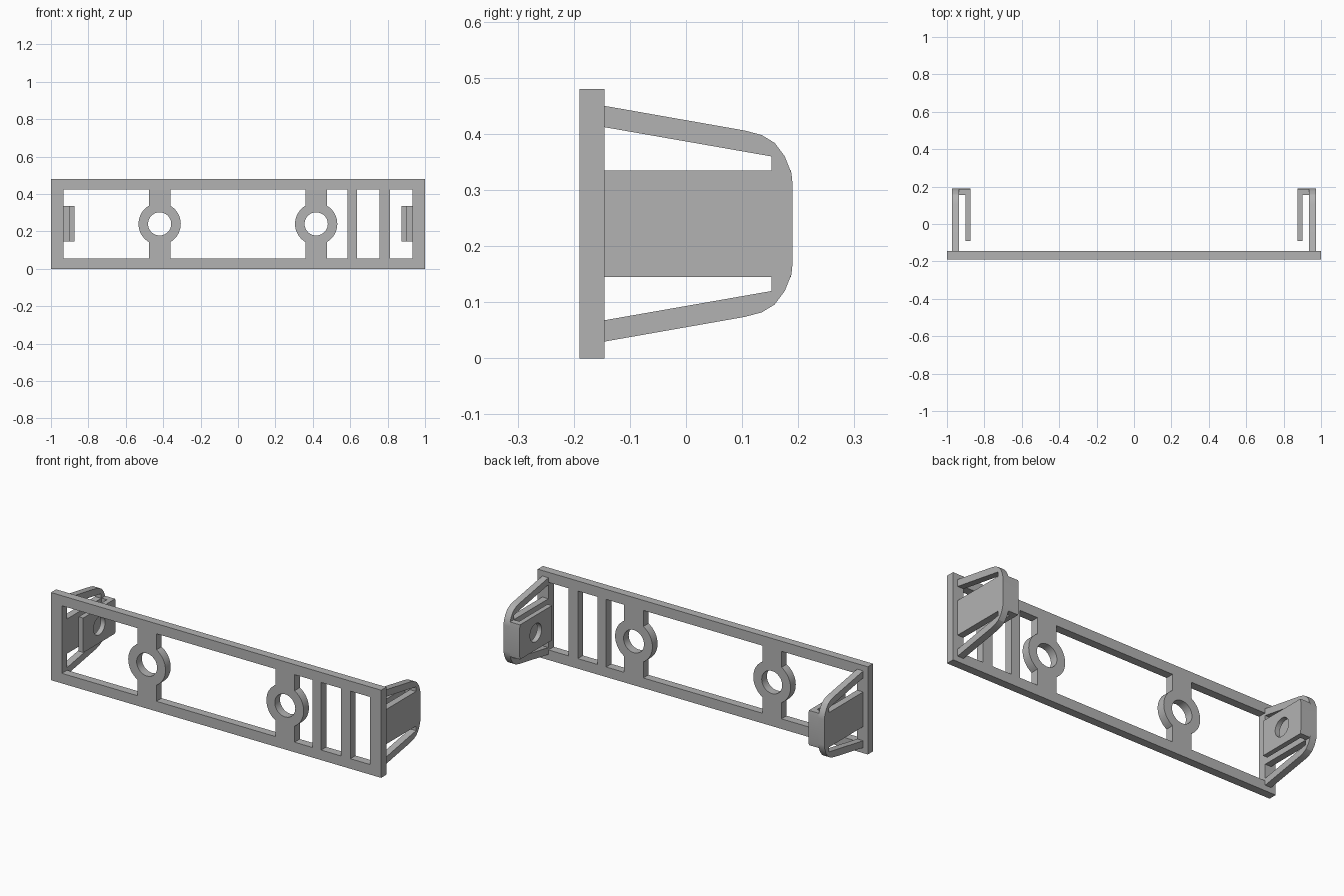
import bpy
from math import sin, cos, asin, pi, radians
from mathutils import Matrix

cube = bpy.data.objects.get("Cube")
if cube:
    bpy.data.objects.remove(cube)

grey = bpy.data.materials.new("plain_grey")
grey.use_nodes = True
grey.diffuse_color = (0.45, 0.45, 0.45, 1)
grey.node_tree.nodes["Principled BSDF"].inputs["Base Color"].default_value = (0.45, 0.45, 0.45, 1)

MID = 0.24                      # mid height of the whole part
FACE_XZ = Matrix(((1, 0, 0, 0), (0, 0, -1, 0), (0, 1, 0, 0), (0, 0, 0, 1)))
FACE_YZ = Matrix(((0, 0, 1, 0), (1, 0, 0, 0), (0, 1, 0, 0), (0, 0, 0, 1)))


def rect(u0, u1, v0, v1):
    return [(u0, v0), (u1, v0), (u1, v1), (u0, v1)]


def circle(u, r, n=40):
    return [(u + r * cos(2 * pi * i / n), MID + r * sin(2 * pi * i / n)) for i in range(n)]


def plate(name, loops, thickness, matrix):
    """Extruded flat outline; loops after the first are holes."""
    curve = bpy.data.curves.new(name, 'CURVE')
    curve.dimensions = '2D'
    curve.fill_mode = 'BOTH'
    curve.extrude = thickness / 2
    for loop in loops:
        spline = curve.splines.new('POLY')
        spline.points.add(len(loop) - 1)
        for p, (u, v) in zip(spline.points, loop):
            p.co = (u, v, 0, 1)
        spline.use_cyclic_u = True
    temp = bpy.data.objects.new(name, curve)
    bpy.context.collection.objects.link(temp)
    bpy.context.view_layer.update()
    mesh = bpy.data.meshes.new_from_object(
        temp.evaluated_get(bpy.context.evaluated_depsgraph_get()))
    bpy.data.objects.remove(temp)
    mesh.transform(matrix)
    mesh.materials.clear()
    mesh.materials.append(grey)
    obj = bpy.data.objects.new(name, mesh)
    bpy.context.collection.objects.link(obj)
    for o in bpy.context.selected_objects:
        o.select_set(False)
    obj.select_set(True)
    bpy.context.view_layer.objects.active = obj
    bpy.ops.object.shade_smooth_by_angle(angle=radians(20))
    return obj


# Front frame: windows between posts, with the screw bosses biting into them
LOW, HIGH = 0.055, 0.425
BOSS_R, HOLE_R, POST = 0.113, 0.062, 0.058
BOSSES = (-0.419, 0.418)


def boss_edge(centre, side):
    """Window edge along a post, bulging around its boss, from bottom to top."""
    a = asin((BOSS_R ** 2 - POST ** 2) ** 0.5 / BOSS_R)
    arc = [(centre + side * BOSS_R * cos(t), MID + BOSS_R * sin(t))
           for t in (a * (i / 8 - 1) for i in range(17))]
    x = centre + side * POST
    return [(x, LOW)] + arc + [(x, HIGH)]


def straight_edge(x):
    return [(x, LOW), (x, HIGH)]


edges = [
    (straight_edge(-0.934), boss_edge(BOSSES[0], -1)),
    (boss_edge(BOSSES[0], 1), boss_edge(BOSSES[1], -1)),
    (boss_edge(BOSSES[1], 1), straight_edge(0.585)),
    (straight_edge(0.637), straight_edge(0.757)),
    (straight_edge(0.814), straight_edge(0.934)),
]
windows = [left + right[::-1] for left, right in edges]
holes = [circle(x, HOLE_R) for x in BOSSES]
plate("front_frame", [rect(-1, 1, 0, 0.48)] + windows + holes, 0.045,
      Matrix.Translation((0, -0.1675, 0)) @ FACE_XZ)

# Side clip outline: upper half as (depth, height from the middle)
corner = [(0.105, 0.166), (0.135, 0.158), (0.158, 0.144),
          (0.176, 0.12), (0.188, 0.09), (0.19, 0.07)]
upper = [(-0.145, 0.095), (0.152, 0.095), (0.152, 0.12),
         (-0.145, 0.172), (-0.145, 0.21)] + corner


def both_halves(half):
    return ([(y, MID + h) for y, h in half]
            + [(y, MID - h) for y, h in reversed(half)])


bridge = both_halves([(0.155, 0.095), (0.187, 0.095), (0.19, 0.07)])
lip = both_halves([(-0.09, 0.095), (0.187, 0.095), (0.19, 0.07)])
lip_hole = [(y, z) for y, z in circle(0.05, 0.05)]


def clip_part(name, loops, x0, x1, side):
    plate(name, loops, x1 - x0,
          Matrix.Translation((side * (x0 + x1) / 2, 0, 0)) @ FACE_YZ)


# Each end has a braced wall, a lip folded back inside it and a bridge between
for label, side in (("left", 1), ("right", -1)):
    clip_part(label + "_clip_wall", [both_halves(upper)], 0.935, 0.972, side)
    clip_part(label + "_clip_bridge", [bridge], 0.902, 0.935, side)
    clip_part(label + "_clip_lip", [lip, lip_hole], 0.875, 0.902, side)
